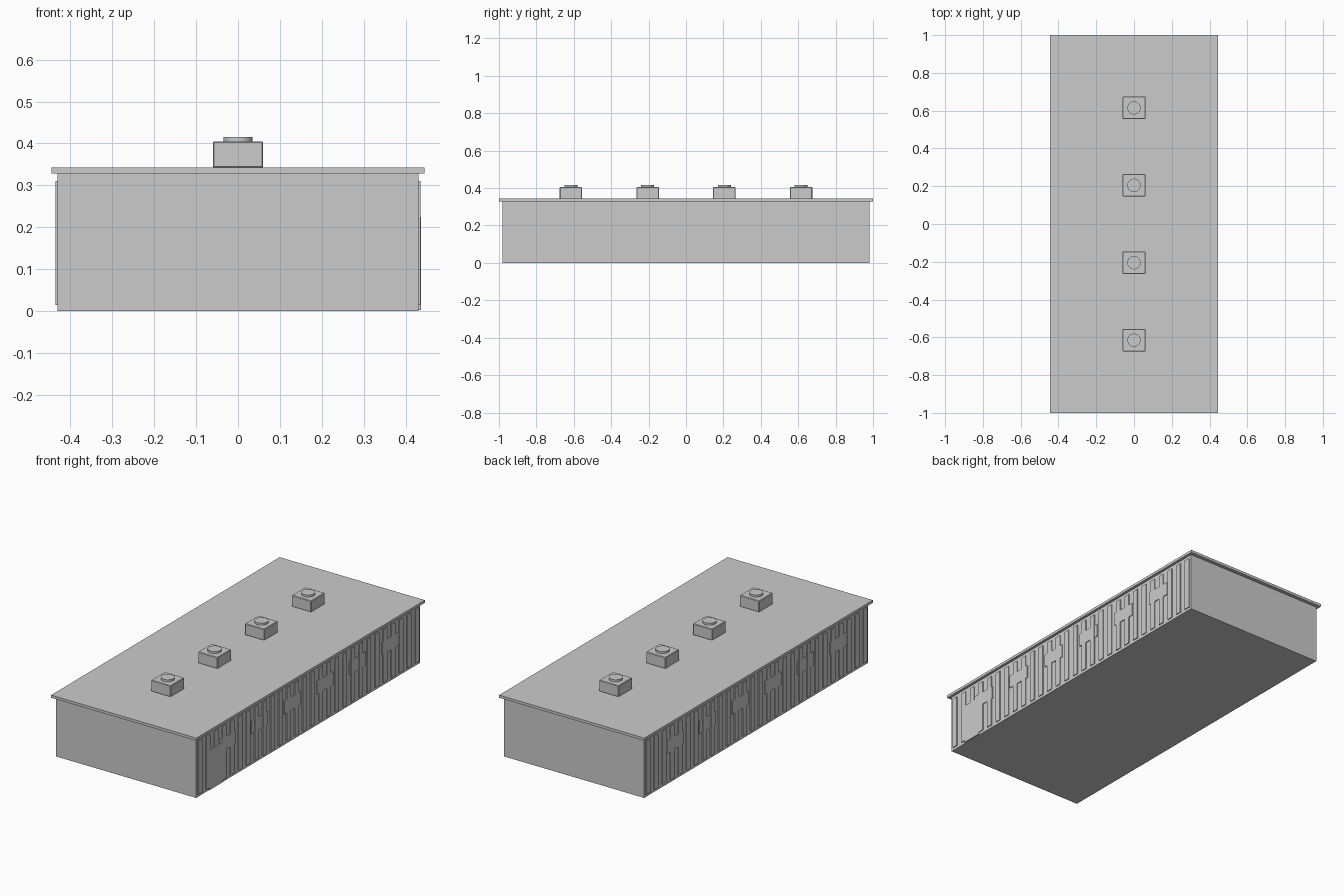
import bpy

if "Cube" in bpy.data.objects:
    bpy.data.objects.remove(bpy.data.objects["Cube"])


def box(name, x, y, z, bevel=0.0):
    """Box from (min, max) ranges on each axis."""
    size = [r[1] - r[0] for r in (x, y, z)]
    centre = [(r[0] + r[1]) / 2 for r in (x, y, z)]
    bpy.ops.mesh.primitive_cube_add(size=1, location=centre)
    ob = bpy.context.object
    ob.name = name
    ob.scale = size
    bpy.ops.object.transform_apply(location=False, rotation=False, scale=True)
    if bevel:
        mod = ob.modifiers.new("bevel", 'BEVEL')
        mod.width = bevel
        mod.segments = 1
    return ob


# main hall and overhanging flat roof
box("walls", (-0.43, 0.43), (-0.98, 0.98), (0, 0.33))
box("roof", (-0.445, 0.445), (-1, 1), (0.328, 0.343))

# roof vents with round caps
for i in range(4):
    y = -0.615 + i * 0.41
    box("roof_vent", (-0.06, 0.06), (y - 0.06, y + 0.06), (0.342, 0.405), 0.003)
    bpy.ops.mesh.primitive_cylinder_add(vertices=32, radius=0.035, depth=0.014,
                                        location=(0, y, 0.409))
    bpy.context.object.name = "vent_cap"
    bpy.ops.object.shade_smooth_by_angle()

# vertical cladding ribs and windows on both long sides
RIBS = 28
for side in (-1, 1):
    def out(depth):
        return tuple(sorted((side * 0.42, side * depth)))

    for i in range(RIBS):
        y = -0.95 + i * 1.9 / (RIBS - 1)
        box("wall_rib", out(0.435), (y - 0.017, y + 0.017), (0.015, 0.31))
    for i in range(6):
        y = -0.715 + i * 0.286
        box("window", out(0.4345), (y - 0.072, y + 0.072), (0.172, 0.245))

# entrance door at the front end of the right side
box("door", (0.42, 0.436), (-0.87, -0.755), (0.003, 0.225))
